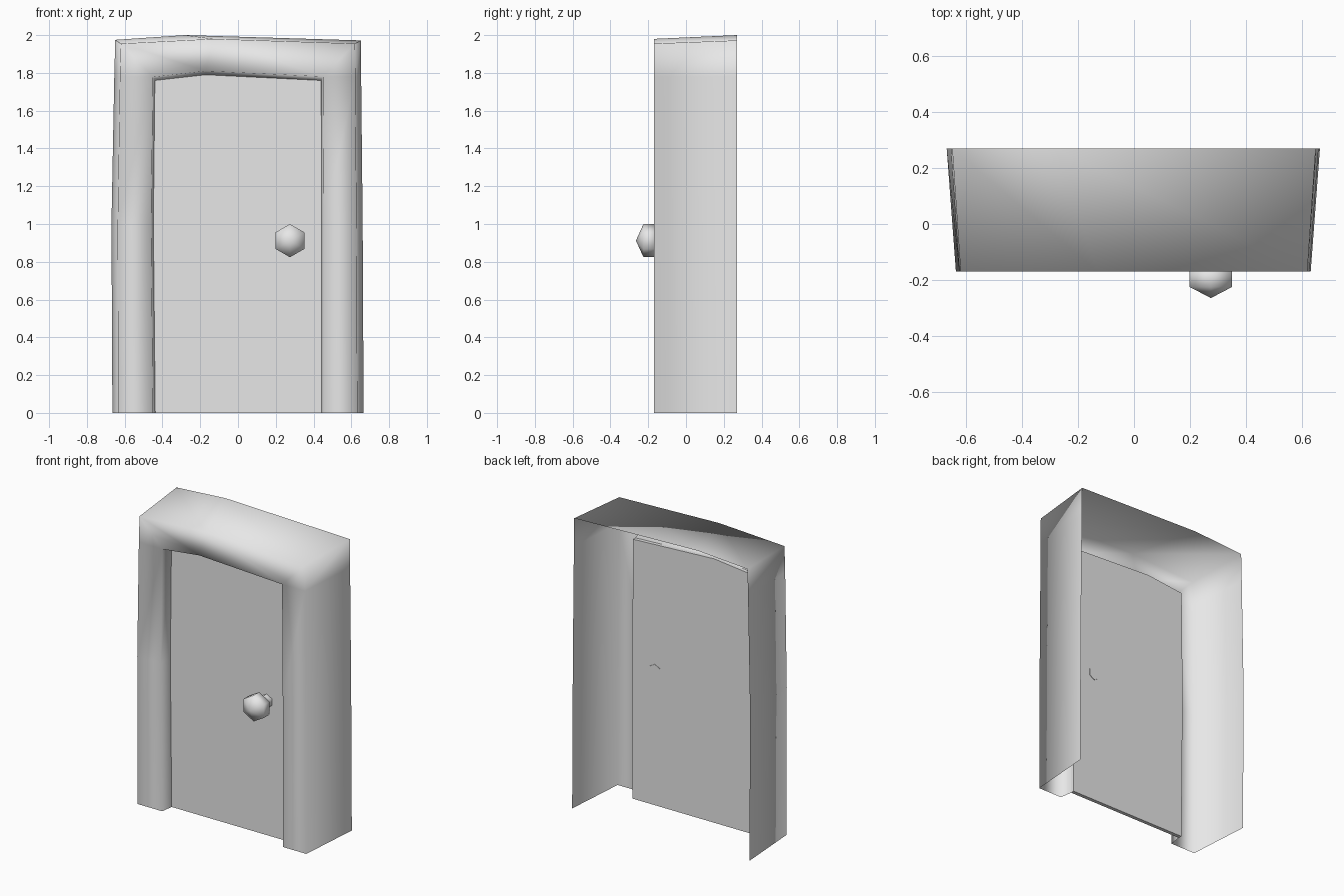
import bpy
import math

cube = bpy.data.objects.get("Cube")
if cube:
    bpy.data.objects.remove(cube, do_unlink=True)

grey = bpy.data.materials.new("plain_grey")
COLOUR = (0.8, 0.8, 0.8, 1)
grey.diffuse_color = COLOUR
grey.use_nodes = True
grey.node_tree.nodes["Principled BSDF"].inputs["Base Color"].default_value = COLOUR

BACK, FRONT, DOOR_FRONT, DOOR_BACK = 0.27, -0.17, -0.085, -0.06


def make_object(name, verts, faces, angle=180):
    """Build a mesh object, drop collapsed corners and shade it."""
    index, unique = {}, []
    for v in verts:
        if v not in index:
            index[v] = len(unique)
            unique.append(v)
    clean = []
    for f in faces:
        ids = list(dict.fromkeys(index[verts[i]] for i in f))
        if len(ids) > 2:
            clean.append(ids)
    mesh = bpy.data.meshes.new(name)
    mesh.from_pydata(unique, [], clean)
    mesh.update()
    mesh.materials.append(grey)
    obj = bpy.data.objects.new(name, mesh)
    bpy.context.collection.objects.link(obj)
    bpy.ops.object.select_all(action="DESELECT")
    obj.select_set(True)
    bpy.context.view_layer.objects.active = obj
    if angle >= 180:
        bpy.ops.object.shade_smooth()
    else:
        bpy.ops.object.shade_smooth_by_angle(angle=math.radians(angle))
    return obj


# Outlines (x, z) running up the right jamb, over the lintel and down the left
outer_back = [(-.665, 0), (-.67, 1), (-.655, 1.78), (-.65, 1.975), (-.28, 2),
              (.65, 1.972), (.652, 1.78), (.66, 1), (.665, 0)]
outer_front = [(-.635, 0), (-.637, 1), (-.625, 1.78), (-.62, 1.955), (-.13, 1.98),
               (.62, 1.955), (.621, 1.78), (.628, 1), (.632, 0)]
inner_front = [(-.45, 0), (-.46, 1), (-.45, 1.778), (-.45, 1.778), (-.17, 1.81),
               (.45, 1.78), (.45, 1.78), (.455, 1), (.455, 0)]
inner_back = [(-.438, 0), (-.448, 1), (-.44, 1.76), (-.44, 1.76), (-.17, 1.79),
              (.44, 1.76), (.44, 1.76), (.443, 1), (.443, 0)]

# Door frame: an open-backed shell lofted between the outlines
loops = [(outer_back, BACK), (outer_front, FRONT),
         (inner_front, FRONT), (inner_back, DOOR_FRONT)]
n = len(outer_back)
verts = [(x, y, z) for loop, y in loops for x, z in loop]
faces = [(p * n + s, (p + 1) * n + s, (p + 1) * n + s + 1, p * n + s + 1)
         for p in range(len(loops) - 1) for s in range(n - 1)]
make_object("door_frame", verts, faces)

# Door leaf: a thin slab filling the opening
verts = [(x, y, z) for y in (DOOR_FRONT, DOOR_BACK) for x, z in inner_back]
faces = [tuple(range(n))[::-1], tuple(range(n, 2 * n))]
faces += [(s, (s + 1) % n, n + (s + 1) % n, n + s) for s in range(n)]
make_object("door_leaf", verts, faces, 30)


def hex_lathe(name, profile, angle, centre=(.275, .912), sides=6):
    """Turn (y, radius) rings, listed back to front, about a y axis."""
    verts, faces = [], []
    for y, r in profile:
        for k in range(sides):
            a = math.pi / 2 + math.tau * k / sides
            verts.append((centre[0] + r * math.cos(a), y, centre[1] + r * math.sin(a)))
    for p in range(len(profile) - 1):
        for k in range(sides):
            a, b = p * sides + k, p * sides + (k + 1) % sides
            faces.append((a, b, b + sides, a + sides))
    faces.append(tuple(range(sides))[::-1])
    last = len(verts) - sides
    tip = len(verts)
    verts.append((centre[0], profile[-1][0] - .04, centre[1]))
    if profile[-1][1] > .06:
        faces += [(last + k, last + (k + 1) % sides, tip) for k in range(sides)]
    else:
        verts.pop()
        faces.append(tuple(range(last, tip)))
    return make_object(name, verts, faces, angle)


# Knob: stem through the door and a pointed six-sided head
hex_lathe("knob_stem", [(DOOR_BACK + .003, .045), (-.15, .045)], 65)
hex_lathe("knob_head", [(-.15, .06), (-.165, .088), (-.225, .088)], 180)
